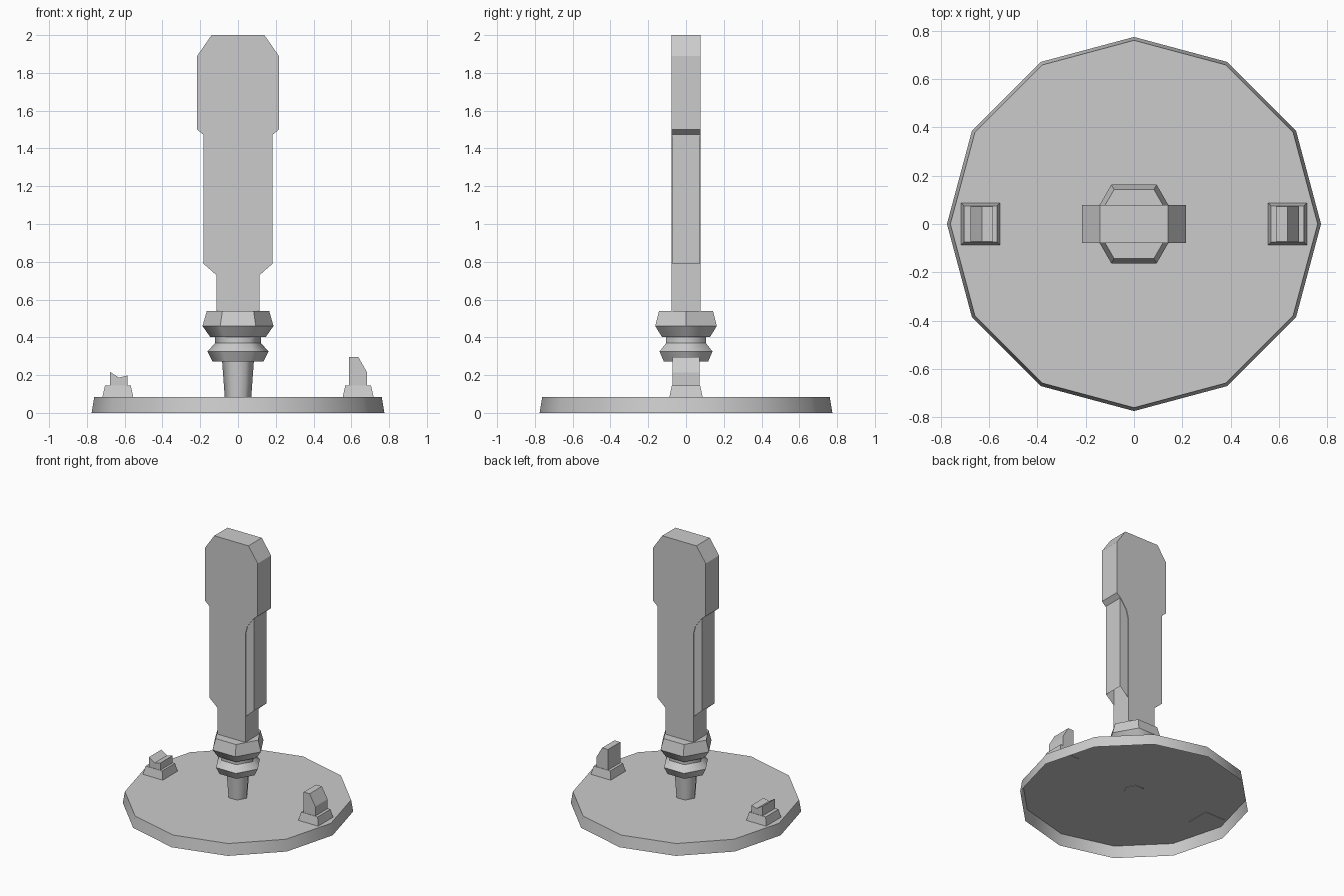
import bpy, bmesh, math

if "Cube" in bpy.data.objects:
    bpy.data.objects.remove(bpy.data.objects["Cube"])

grey = bpy.data.materials.new("plain_grey")
grey.diffuse_color = (0.6, 0.6, 0.6, 1)
grey.use_nodes = True
grey.node_tree.nodes["Principled BSDF"].inputs["Base Color"].default_value = grey.diffuse_color


def finish(name, bm):
    mesh = bpy.data.meshes.new(name)
    bm.to_mesh(mesh)
    bm.free()
    mesh.materials.append(grey)
    obj = bpy.data.objects.new(name, mesh)
    bpy.context.collection.objects.link(obj)
    return obj


def loft(bm, rings, bottom=True, top=True):
    """Bridge equal-sized rings of points and cap the chosen ends."""
    rows = [[bm.verts.new(p) for p in ring] for ring in rings]
    n = len(rows[0])
    for a, b in zip(rows, rows[1:]):
        for i in range(n):
            j = (i + 1) % n
            bm.faces.new((a[i], a[j], b[j], b[i]))
    if bottom:
        bm.faces.new(rows[0][::-1])
    if top:
        bm.faces.new(rows[-1])
    bmesh.ops.recalc_face_normals(bm, faces=bm.faces)


def turned(name, sides, profile, bottom=True, top=True, flat_above=9.0):
    """Polygonal turned part from (radius, z) pairs, smooth around, creased at each ring."""
    bm = bmesh.new()
    step = 2 * math.pi / sides
    loft(bm, [[(r * math.cos(i * step), r * math.sin(i * step), z)
               for i in range(sides)] for r, z in profile], bottom, top)
    for f in bm.faces:
        f.smooth = len(f.verts) == 4 and f.calc_center_median().z < flat_above
    for e in bm.edges:
        e.smooth = abs(e.verts[0].co.z - e.verts[1].co.z) > 1e-4
    return finish(name, bm)


def slab(name, outline, half_y):
    """Extrude an (x, z) outline symmetrically along y."""
    bm = bmesh.new()
    loft(bm, [[(x, y, z) for x, z in outline] for y in (-half_y, half_y)])
    return finish(name, bm)


def mirrored(half):
    return half + [(-x, z) for x, z in reversed(half)]


# Twelve-sided base plate: a shallow shell, open underneath
base = turned("base_plate", 12, [(0.775, 0), (0.761, 0.085)], bottom=False)

# Hexagonal stem, lower ring, neck and collar
turned("stem", 6, [(0.07, 0.082), (0.085, 0.285)])
turned("lower_ring", 6, [(0.136, 0.273), (0.162, 0.325), (0.121, 0.37), (0.121, 0.41)])
turned("collar", 6, [(0.148, 0.403), (0.188, 0.46), (0.165, 0.54)], flat_above=0.47)

# Upright blade: narrow shaft flaring into a wide chamfered head
slab("blade", mirrored([(0.115, 0.5), (0.115, 1.34), (0.13, 1.40), (0.18, 1.47),
                        (0.216, 1.5), (0.216, 1.89), (0.14, 2.0)]), 0.078)

# Slightly thinner side panels filling the notches, open along the sloping lower end
for side, label in ((-1, "left"), (1, "right")):
    panel = slab(label + "_side_panel",
                 [(side * x, z) for x, z in
                  [(0.115, 0.73), (0.183, 0.79), (0.183, 1.475), (0.115, 1.475)]], 0.073)
    bm = bmesh.new()
    bm.from_mesh(panel.data)
    hidden = [f for f in bm.faces
              if abs(f.normal.y) < 0.5 and f.normal.x * side < 0.9]
    bmesh.ops.delete(bm, geom=hidden, context='FACES')
    bm.to_mesh(panel.data)
    bm.free()

# Two tapered feet on the plate
for cx, label in ((-0.636, "left"), (0.636, "right")):
    bm = bmesh.new()
    loft(bm, [[(cx + sx * hx, sy * hy, z)
               for sx, sy in ((-1, -1), (1, -1), (1, 1), (-1, 1))]
              for hx, hy, z in ((0.082, 0.088, 0.082), (0.068, 0.075, 0.145))])
    finish(label + "_foot", bm)

# Pegs: a low notched one and a taller slanted one
slab("left_peg", [(-0.678, 0.14), (-0.585, 0.14), (-0.585, 0.198),
                  (-0.63, 0.187), (-0.678, 0.217)], 0.072)
slab("right_peg", [(0.588, 0.14), (0.683, 0.14), (0.683, 0.215),
                   (0.636, 0.297), (0.588, 0.297)], 0.072)
